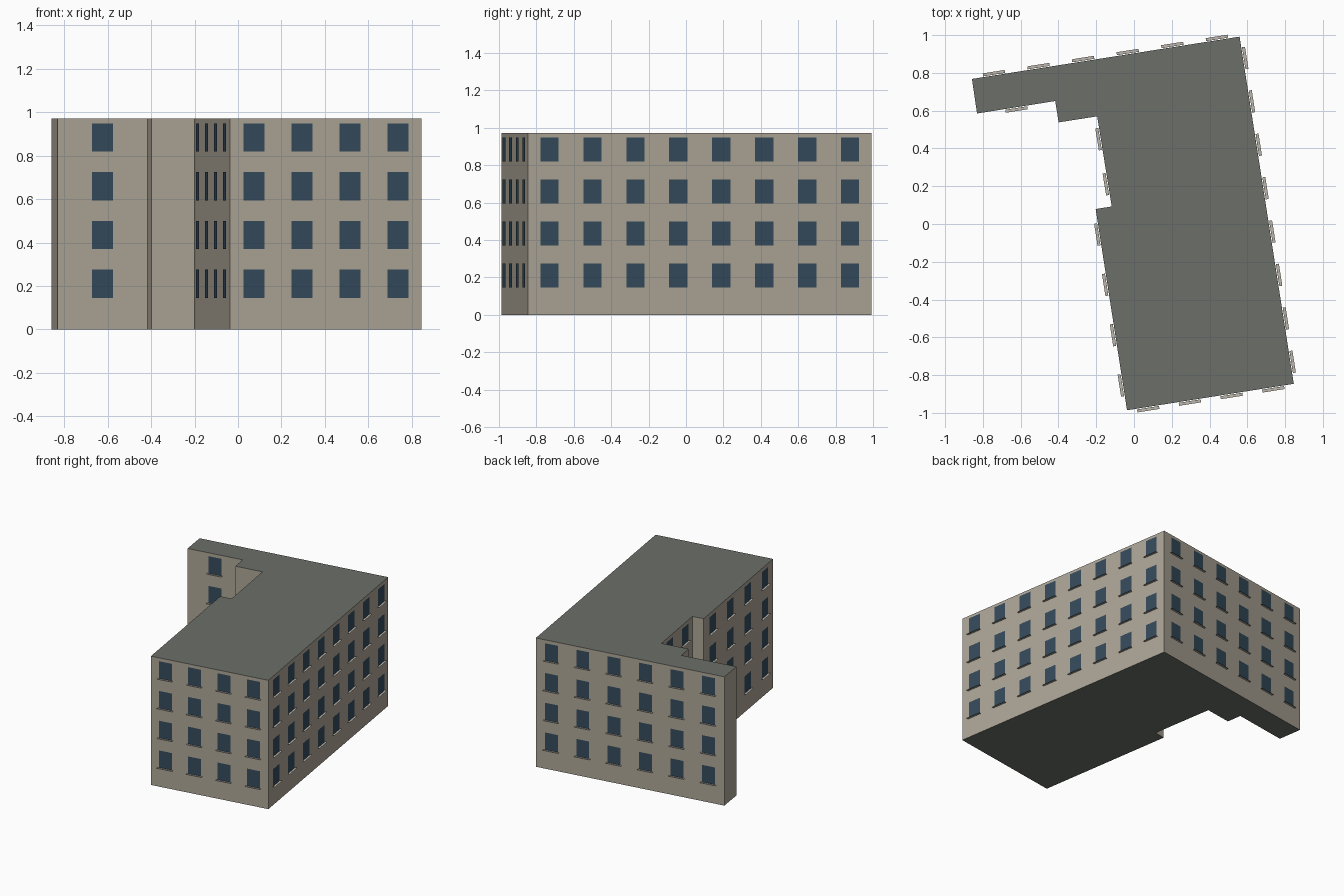
import bpy, bmesh
from mathutils import Vector

if "Cube" in bpy.data.objects:
    bpy.data.objects.remove(bpy.data.objects["Cube"])

HEIGHT = 0.972
FLOORS, FLOOR_STEP, FIRST_Z = 4, 0.2245, 0.145
WIN_W, WIN_H = 0.098, 0.13
SILL_W, SILL_OUT = 0.118, 0.02
GLASS_OUT = 0.004

# Footprint, clockwise from the back left corner, with windows per wall
FOOTPRINT = [
    ((-0.858, 0.768), 6), ((0.559, 0.992), 8), ((0.846, -0.846), 4),
    ((-0.037, -0.986), 4), ((-0.203, 0.079), 0), ((-0.118, 0.093), 2),
    ((-0.195, 0.570), 0), ((-0.399, 0.538), 0), ((-0.417, 0.651), 1),
    ((-0.831, 0.585), 0),
]


def material(name, rgb):
    m = bpy.data.materials.new(name)
    m.diffuse_color = (*rgb, 1)
    m.use_nodes = True
    m.node_tree.nodes["Principled BSDF"].inputs["Base Color"].default_value = m.diffuse_color
    return m


def make_object(name, bm, mats):
    mesh = bpy.data.meshes.new(name)
    bm.to_mesh(mesh)
    bm.free()
    for m in mats:
        mesh.materials.append(m)
    ob = bpy.data.objects.new(name, mesh)
    bpy.context.collection.objects.link(ob)
    return ob


def quad(bm, pts):
    bm.faces.new([bm.verts.new(p) for p in pts])


wall_mat = material("wall", (0.42, 0.38, 0.31))
roof_mat = material("roof", (0.15, 0.16, 0.14))
glass_mat = material("glass", (0.035, 0.07, 0.105))
sill_mat = material("sill", (0.5, 0.47, 0.41))

# Building body: extruded footprint with a flat roof
corners = [Vector((x, y, 0)) for (x, y), _ in FOOTPRINT]
bm = bmesh.new()
base = bm.faces.new([bm.verts.new(p) for p in corners])
top = bmesh.ops.extrude_face_region(bm, geom=[base], use_keep_orig=True)["geom"]
bmesh.ops.translate(bm, vec=(0, 0, HEIGHT),
                    verts=[g for g in top if isinstance(g, bmesh.types.BMVert)])
bmesh.ops.recalc_face_normals(bm, faces=bm.faces)
for f in bm.faces:
    f.material_index = 1 if abs(f.normal.z) > 0.5 else 0
make_object("building_body", bm, [wall_mat, roof_mat])

# Windows and sills, evenly spaced in bays along each wall
glass, sills = bmesh.new(), bmesh.new()
for i, (_, count) in enumerate(FOOTPRINT):
    a, b = corners[i], corners[(i + 1) % len(corners)]
    along = (b - a).normalized()
    out = Vector((-along.y, along.x, 0))
    for k in range(count):
        mid = a.lerp(b, (k + 0.5) / count)
        for floor in range(FLOORS):
            c = mid + Vector((0, 0, FIRST_Z + floor * FLOOR_STEP))
            w, up = along * WIN_W / 2, Vector((0, 0, WIN_H))
            g = c + out * GLASS_OUT
            quad(glass, [g + w, g - w, g - w + up, g + w + up])
            s = along * SILL_W / 2
            near, far = c + out * GLASS_OUT, c + out * SILL_OUT
            quad(sills, [near - s, near + s, far + s, far - s])
make_object("window_glass", glass, [glass_mat])
make_object("window_sills", sills, [sill_mat])
